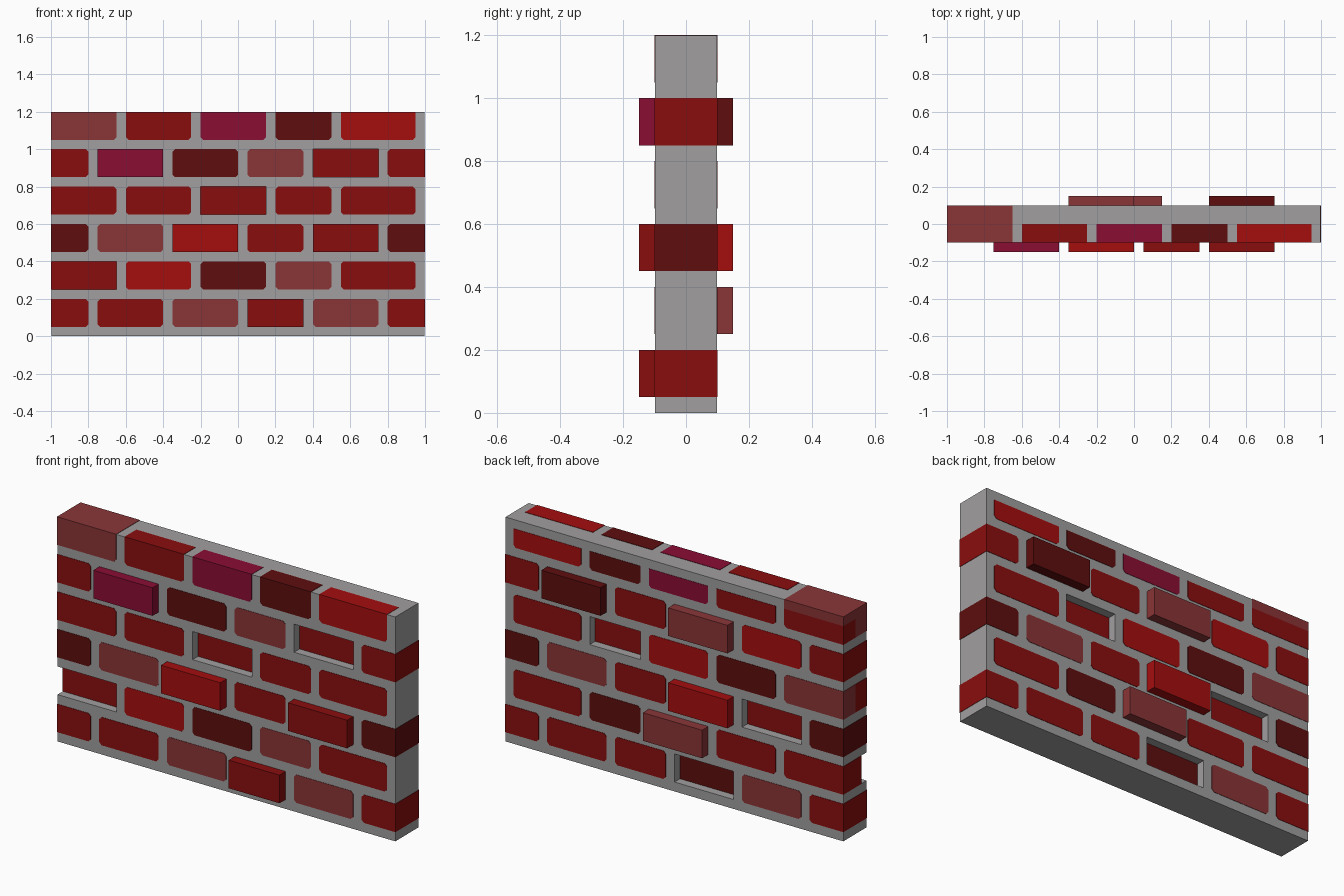
import bpy
import bmesh

if "Cube" in bpy.data.objects:
    bpy.data.objects.remove(bpy.data.objects["Cube"], do_unlink=True)


def linear(c):
    c /= 255
    return c / 12.92 if c <= 0.04045 else ((c + 0.055) / 1.055) ** 2.4


def material(name, rgb):
    m = bpy.data.materials.new(name)
    col = (*[linear(c) for c in rgb], 1)
    m.diffuse_color = col
    m.use_nodes = True
    bsdf = next(n for n in m.node_tree.nodes if n.type == 'BSDF_PRINCIPLED')
    bsdf.inputs["Base Color"].default_value = col
    bsdf.inputs["Roughness"].default_value = 0.9
    return m


mortar_mat = material("mortar grey", (161, 159, 159))
BRICK_MATS = {
    "R": material("brick red", (138, 13, 14)),
    "B": material("bright red", (165, 14, 15)),
    "D": material("dark maroon", (94, 13, 14)),
    "S": material("dusty rose", (138, 53, 55)),
    "P": material("plum", (138, 14, 52)),
}

# Brick columns for the two alternating courses
ODD = [(-1, -.8), (-.75, -.4), (-.35, 0), (.05, .35), (.4, .75), (.8, 1)]
EVEN = [(-1, -.65), (-.6, -.25), (-.2, .15), (.2, .5), (.55, .95)]

# Courses from the bottom up, by increasing x: colour, then + (proud) or - (sunken)
FACES = {
    "front": (-1, ["R R S R+ S R", "R- B D S R", "D S B+ R R+ D",
                   "R R R- R R", "R P+ D S R- R", "S R P D B"]),
    "back": (1, ["R S D- R R R", "R R S+ D R", "D R- B+ R S D",
                 "S D B R- R", "R B S+ R D+ R", "R R P D B"]),
}
DEPTH = {"": 0.1, "+": 0.15, "-": 0.052}
TOP = 1.2
SKIN = 0.002   # how far flush bricks stand out of the mortar
CLIP = 0.014   # clipped brick corners


def prism(bm, outline, y0, y1):
    """Extrude an x-z outline from y0 to y1."""
    face = bm.faces.new([bm.verts.new((x, y0, z)) for x, z in outline])
    ext = bmesh.ops.extrude_face_region(bm, geom=[face])
    verts = [v for v in ext["geom"] if isinstance(v, bmesh.types.BMVert)]
    bmesh.ops.translate(bm, verts=verts, vec=(0, y1 - y0, 0))
    bmesh.ops.recalc_face_normals(bm, faces=bm.faces)


def make_object(name, bm, mat):
    mesh = bpy.data.meshes.new(name)
    bm.to_mesh(mesh)
    bm.free()
    ob = bpy.data.objects.new(name, mesh)
    mesh.materials.append(mat)
    bpy.context.scene.collection.objects.link(ob)
    return ob


def rectangle(x0, x1, z0, z1):
    return [(x0, z0), (x1, z0), (x1, z1), (x0, z1)]


def clipped(x0, x1, z0, z1):
    """Rectangle with corners clipped, except those on the wall's outer edges."""
    pts = []
    for i, (x, z) in enumerate(rectangle(x0, x1, z0, z1)):
        if abs(x) > 0.999 or z > TOP - 0.06:
            pts.append((x, z))
            continue
        sx = CLIP if x == x0 else -CLIP
        sz = CLIP if z == z0 else -CLIP
        pair = [(x, z + sz), (x + sx, z)]
        pts += pair if i % 2 == 0 else pair[::-1]
    return pts


def brick(name, outline, side, depth, mat):
    bm = bmesh.new()
    prism(bm, outline, 0, side * depth)
    return make_object(name, bm, mat)


# Bricks, each reaching from the wall's middle to its own face
cutter_bm = bmesh.new()
for face, (side, courses) in FACES.items():
    for row, course in enumerate(courses):
        z0 = row * 0.2 + 0.05
        z1 = z0 + 0.15
        columns = EVEN if row % 2 else ODD
        for col, (code, (x0, x1)) in enumerate(zip(course.split(), columns)):
            name = f"brick_{face}_{row + 1}_{col + 1}"
            state = code[1:]
            if face == "back" and row == 5 and col == 0:
                # Corner brick with a differently coloured cap
                brick(name + "_cap", rectangle(x0, x1, z1 - .05, z1), side,
                      0.1, BRICK_MATS["S"])
                z1 -= 0.05
            shape = rectangle if state else clipped
            brick(name, shape(x0, x1, z0, z1), side, DEPTH[state],
                  BRICK_MATS[code[0]])
            if state == "-":
                cx0 = x0 - 0.1 if x0 == -1 else x0
                prism(cutter_bm, rectangle(cx0, x1, z0, z1),
                      side * 0.05, side * 0.2)

# Mortar slab with pockets cut for the sunken bricks
bm = bmesh.new()
prism(bm, rectangle(SKIN - 1, 1 - SKIN, 0, TOP - SKIN), SKIN - 0.1, 0.1 - SKIN)
mortar = make_object("mortar", bm, mortar_mat)
cutter = make_object("pocket_cutter", cutter_bm, mortar_mat)
cutter.hide_render = True

cut = mortar.modifiers.new("pockets", 'BOOLEAN')
cut.operation = 'DIFFERENCE'
cut.solver = 'EXACT'
cut.object = cutter
bpy.context.view_layer.objects.active = mortar
bpy.ops.object.modifier_apply(modifier=cut.name)
bpy.data.objects.remove(cutter, do_unlink=True)
